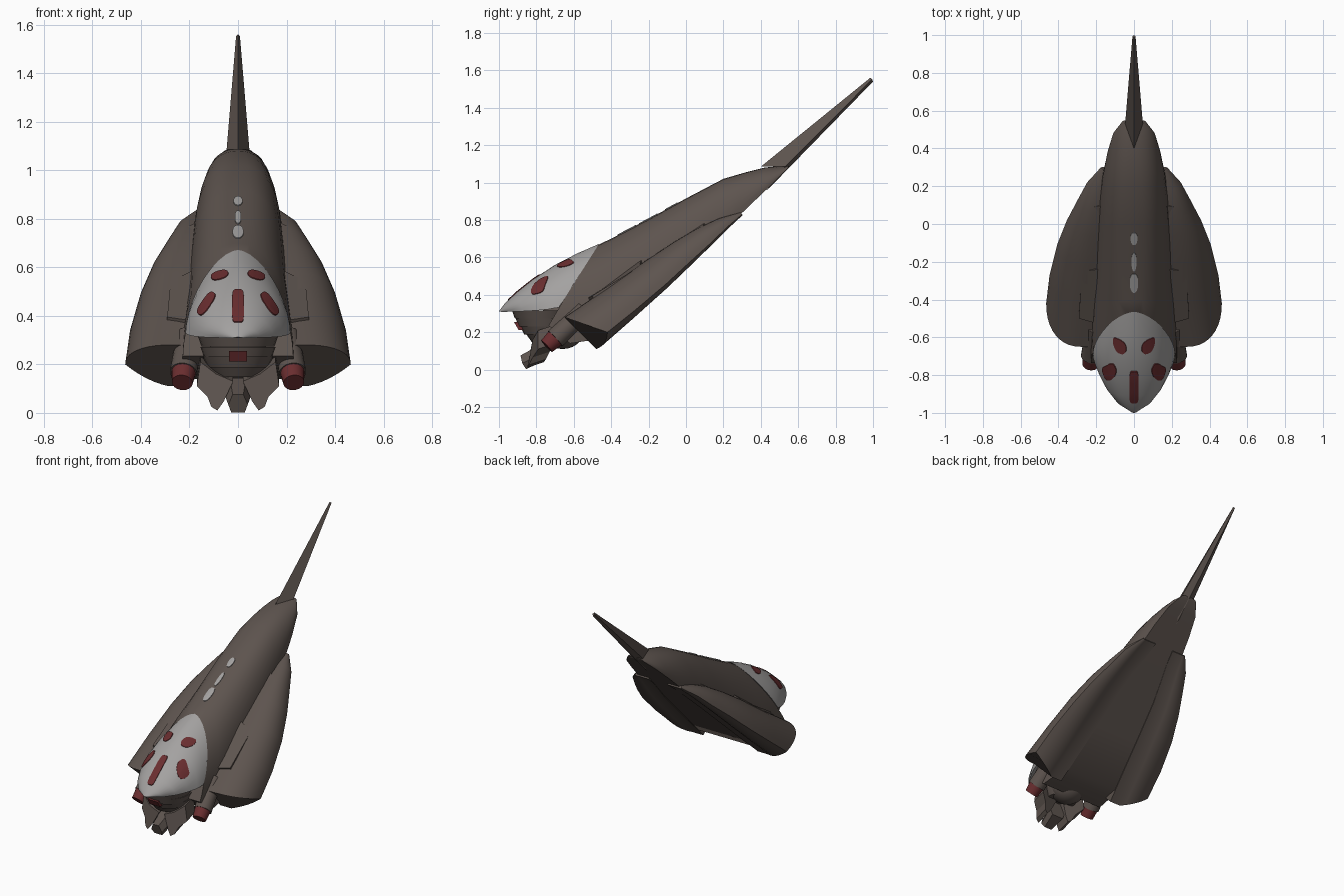
import bpy, bmesh, math
from mathutils import Vector
from mathutils.bvhtree import BVHTree

cube = bpy.data.objects.get("Cube")
if cube:
    bpy.data.objects.remove(cube, do_unlink=True)


def material(name, rgb):
    m = bpy.data.materials.new(name)
    m.use_nodes = True
    m.diffuse_color = (*rgb, 1)
    m.node_tree.nodes["Principled BSDF"].inputs["Base Color"].default_value = (*rgb, 1)
    return m


BROWN = material("dark brown hull", (0.11, 0.088, 0.077))
PALE = material("pale grey mask", (0.37, 0.36, 0.355))
RED = material("deep red", (0.145, 0.027, 0.029))


def finish(bm, name, mat, angle=35):
    bmesh.ops.remove_doubles(bm, verts=bm.verts, dist=0.0001)
    bmesh.ops.recalc_face_normals(bm, faces=bm.faces)
    me = bpy.data.meshes.new(name)
    bm.to_mesh(me)
    bm.free()
    me.materials.append(mat)
    ob = bpy.data.objects.new(name, me)
    bpy.context.collection.objects.link(ob)
    bpy.ops.object.select_all(action="DESELECT")
    ob.select_set(True)
    bpy.context.view_layer.objects.active = ob
    if angle:
        bpy.ops.object.shade_smooth_by_angle(angle=math.radians(angle))
    return ob


def loft(name, rings, mat, angle=35):
    """Skin closed rings of equal length and cap both ends."""
    bm = bmesh.new()
    vs = [[bm.verts.new(p) for p in r] for r in rings]
    n = len(vs[0])
    for a, b in zip(vs, vs[1:]):
        for i in range(n):
            j = (i + 1) % n
            bm.faces.new((a[i], a[j], b[j], b[i]))
    bm.faces.new(vs[0])
    bm.faces.new(vs[-1])
    return finish(bm, name, mat, angle)


def arch(top, bottom, w, p, n=20):
    """Slanted superellipse arch with a flat base; top and bottom are (y, z)."""
    t, b = Vector((0, *top)), Vector((0, *bottom))
    ring = []
    for i in range(n + 1):
        a = math.pi * i / n
        c, s = math.cos(a), max(0, math.sin(a))
        pt = b + (t - b) * s ** (2 / p)
        pt.x = math.copysign(w * abs(c) ** (2 / p), c)
        ring.append(pt)
    return ring


def mirrored(points, side):
    return [Vector((p[0] * side, p[1], p[2])) for p in points]


def rod(name, start, end, r1, r2, mat, sides=20):
    start, end = Vector(start), Vector(end)
    q = (end - start).to_track_quat("Z", "Y")
    rings = [[c + q @ Vector((r * math.cos(k * math.tau / sides), r * math.sin(k * math.tau / sides), 0))
              for k in range(sides)] for c, r in ((start, r1), (end, r2))]
    return loft(name, rings, mat)


# Main hull, arched above and flat below
hull = loft("hull", [
    arch((-0.485, 0.66), (-0.735, 0.235), 0.228, 1.7),
    arch((-0.40, 0.70), (-0.62, 0.14), 0.235, 2.2),
    arch((-0.20, 0.805), (-0.42, 0.17), 0.222, 2.5),
    arch((0.0, 0.915), (-0.17, 0.40), 0.205, 2.6),
    arch((0.20, 1.02), (0.10, 0.65), 0.185, 2.5),
    arch((0.32, 1.055), (0.25, 0.79), 0.166, 2.4),
    arch((0.42, 1.08), (0.38, 0.915), 0.14, 2.2),
    arch((0.50, 1.088), (0.48, 1.01), 0.11, 2.0),
    arch((0.55, 1.09), (0.545, 1.075), 0.06, 2.0)], BROWN)

# Face mask, pointed at the crown
mask = loft("face_mask", [
    arch((-1.0, 0.312), (-0.985, 0.308), 0.02, 2),
    arch((-0.97, 0.352), (-0.94, 0.31), 0.09, 2),
    arch((-0.91, 0.41), (-0.87, 0.312), 0.145, 2),
    arch((-0.82, 0.482), (-0.80, 0.316), 0.183, 2),
    arch((-0.70, 0.56), (-0.74, 0.322), 0.207, 1.9),
    arch((-0.58, 0.622), (-0.71, 0.328), 0.216, 1.75),
    arch((-0.465, 0.672), (-0.68, 0.332), 0.217, 1.62)], PALE)


# Painted patches wrapped onto a surface from the front
def patch(name, target, mat, cx, cz, a, b, tilt=0.0, p=2.3):
    tree = BVHTree.FromPolygons([v.co for v in target.data.vertices],
                                [f.vertices for f in target.data.polygons])
    bm = bmesh.new()
    rings, n, ct, st = [], 24, math.cos(tilt), math.sin(tilt)
    for f in (0.02, 0.35, 0.7, 1.0, 1.04):
        ring = []
        for k in range(n):
            c, s = math.cos(math.tau * k / n), math.sin(math.tau * k / n)
            u = f * a * math.copysign(abs(c) ** (2 / p), c)
            v = f * b * math.copysign(abs(s) ** (2 / p), s)
            hit, nor, _, _ = tree.ray_cast(Vector((cx + u * ct - v * st, -2, cz + u * st + v * ct)), Vector((0, 1, 0)))
            if nor.y > 0:
                nor = -nor
            ring.append(bm.verts.new(hit + nor * (0.004 if f <= 1 else -0.003)))
        rings.append(ring)
    for r, q in zip(rings, rings[1:]):
        for k in range(n):
            j = (k + 1) % n
            bm.faces.new((r[k], r[j], q[j], q[k]))
    bm.faces.new(rings[0])
    finish(bm, name, mat)


patch("brow_slot", mask, RED, 0, 0.44, 0.024, 0.067, 0, 5)
for side, tag in ((1, "left"), (-1, "right")):
    patch(tag + "_upper_slot", mask, RED, 0.075 * side, 0.567, 0.036, 0.017, -0.3 * side)
    patch(tag + "_cheek_slot", mask, RED, 0.13 * side, 0.45, 0.018, 0.054, 0.6 * side, 2.8)

# Plain pale spots along the back
for i, (z, a, b) in enumerate(((0.745, 0.022, 0.026), (0.805, 0.013, 0.026), (0.872, 0.018, 0.018))):
    patch("back_spot_%d" % (i + 1), hull, PALE, 0, z, a, b)

# Stepped throat under the mask
for i, (z, top, low, y) in enumerate(((0.315, 0.165, 0.15, -0.765), (0.272, 0.155, 0.14, -0.755),
                                      (0.23, 0.145, 0.125, -0.74), (0.19, 0.13, 0.1, -0.725))):
    rings = [[(r * math.cos(k * math.tau / 24), y + r * math.sin(k * math.tau / 24), h)
              for k in range(24)] for r, h in ((top, z), (low, z - 0.042))]
    loft("throat_ring_%d" % (i + 1), rings, BROWN)

bm = bmesh.new()
bmesh.ops.create_uvsphere(bm, u_segments=24, v_segments=14, radius=0.13)
bmesh.ops.translate(bm, verts=bm.verts, vec=(0, -0.66, 0.24))
finish(bm, "neck", BROWN)


def plate(name, outline, offset, mat):
    return loft(name, [outline, [Vector(p) + Vector(offset) for p in outline]], mat, 0)


plate("front_eye", [(-0.038, -0.92, 0.255), (0.038, -0.92, 0.255),
                    (0.038, -0.895, 0.212), (-0.038, -0.895, 0.212)], (0, 0.06, 0), RED)

# Jaw with a central snout and side fangs
loft("snout", [
    [(x * 0.04, -0.885 + dy, 0.042 + z * 0.042) for x, dy, z in
     ((-1, 0.01, -0.2), (-0.55, 0, 0.8), (0.55, 0, 0.8), (1, 0.01, -0.2), (0.7, 0.03, -0.95), (-0.7, 0.03, -0.95))],
    [(x * 0.06, -0.76, 0.10 + z * 0.055) for x, z in
     ((-1, -0.2), (-0.55, 0.8), (0.55, 0.8), (1, -0.2), (0.7, -0.95), (-0.7, -0.95))]], BROWN, 0)
for side, tag in ((1, "left"), (-1, "right")):
    jaw = [(0.02, -0.82, 0.13), (0.09, -0.82, 0.16), (0.155, -0.79, 0.21), (0.17, -0.79, 0.11),
           (0.125, -0.82, 0.065), (0.11, -0.84, 0.025), (0.085, -0.85, 0.01), (0.06, -0.84, 0.045)]
    plate(tag + "_jaw", mirrored(jaw, side), (0, 0.09, 0.03), BROWN)

    # Side cannon with a red muzzle
    rod(tag + "_cannon", (0.225 * side, -0.70, 0.165), (0.20 * side, -0.54, 0.315), 0.056, 0.054, BROWN)
    rod(tag + "_muzzle", (0.23 * side, -0.745, 0.125), (0.224 * side, -0.70, 0.168), 0.043, 0.05, RED)

    # Swept wing pod: inner seam, outer edge and lower edge at each station
    stations = (((0.28, -0.65, 0.28), (0.465, -0.42, 0.20), (0.285, -0.48, 0.11)),
                ((0.24, -0.43, 0.43), (0.447, -0.27, 0.32), (0.26, -0.30, 0.275)),
                ((0.22, -0.22, 0.58), (0.407, -0.11, 0.455), (0.235, -0.11, 0.45)),
                ((0.205, -0.06, 0.685), (0.355, 0.02, 0.575), (0.215, 0.03, 0.58)),
                ((0.195, 0.06, 0.755), (0.297, 0.13, 0.675), (0.19, 0.13, 0.675)),
                ((0.175, 0.18, 0.81), (0.248, 0.22, 0.762), (0.165, 0.22, 0.76)),
                ((0.155, 0.29, 0.84), (0.175, 0.30, 0.83), (0.15, 0.30, 0.825)))
    rings = []
    for inner, outer, low in stations:
        i, o, b = Vector(inner), Vector(outer), Vector(low)
        ring = [i - Vector((0.08, 0, 0))]
        for k in range(11):
            a = math.pi / 2 * k / 10
            p = o + (i - o) * math.cos(a) ** 0.9
            p.x = i.x + (o.x - i.x) * math.sin(a) ** 0.9
            ring.append(p)
        # Gently rounded underside
        for k in range(1, 6):
            t = k / 6
            swell = 0.3 * (o.x - b.x) * t * (1 - t)
            ring.append(o.lerp(b, t) + Vector((0, swell, -swell)))
        rings.append(mirrored(ring + [b, b - Vector((0.08, 0, 0))], side))
    loft(tag + "_wing", rings, BROWN)

    # Raised plates between wing and hull
    plate(tag + "_front_plate", mirrored([(0.19, -0.24, 0.585), (0.265, -0.25, 0.55), (0.28, -0.30, 0.52),
          (0.292, -0.50, 0.395), (0.19, -0.53, 0.38)], side), (0, 0.03, -0.06), BROWN)
    plate(tag + "_rear_plate", mirrored([(0.16, 0.10, 0.79), (0.215, 0.09, 0.765), (0.23, 0.06, 0.745),
          (0.25, -0.08, 0.665), (0.17, -0.10, 0.66)], side), (0, 0.03, -0.06), BROWN)

# Tail spike
loft("tail_spike", [
    [(0, 0.40, 1.085), (0.047, 0.53, 1.085), (0, 0.425, 0.95), (-0.047, 0.53, 1.085)],
    [(0, 0.985, 1.56), (0.008, 0.995, 1.552), (0, 1.0, 1.54), (-0.008, 0.995, 1.552)]], BROWN, 0)
